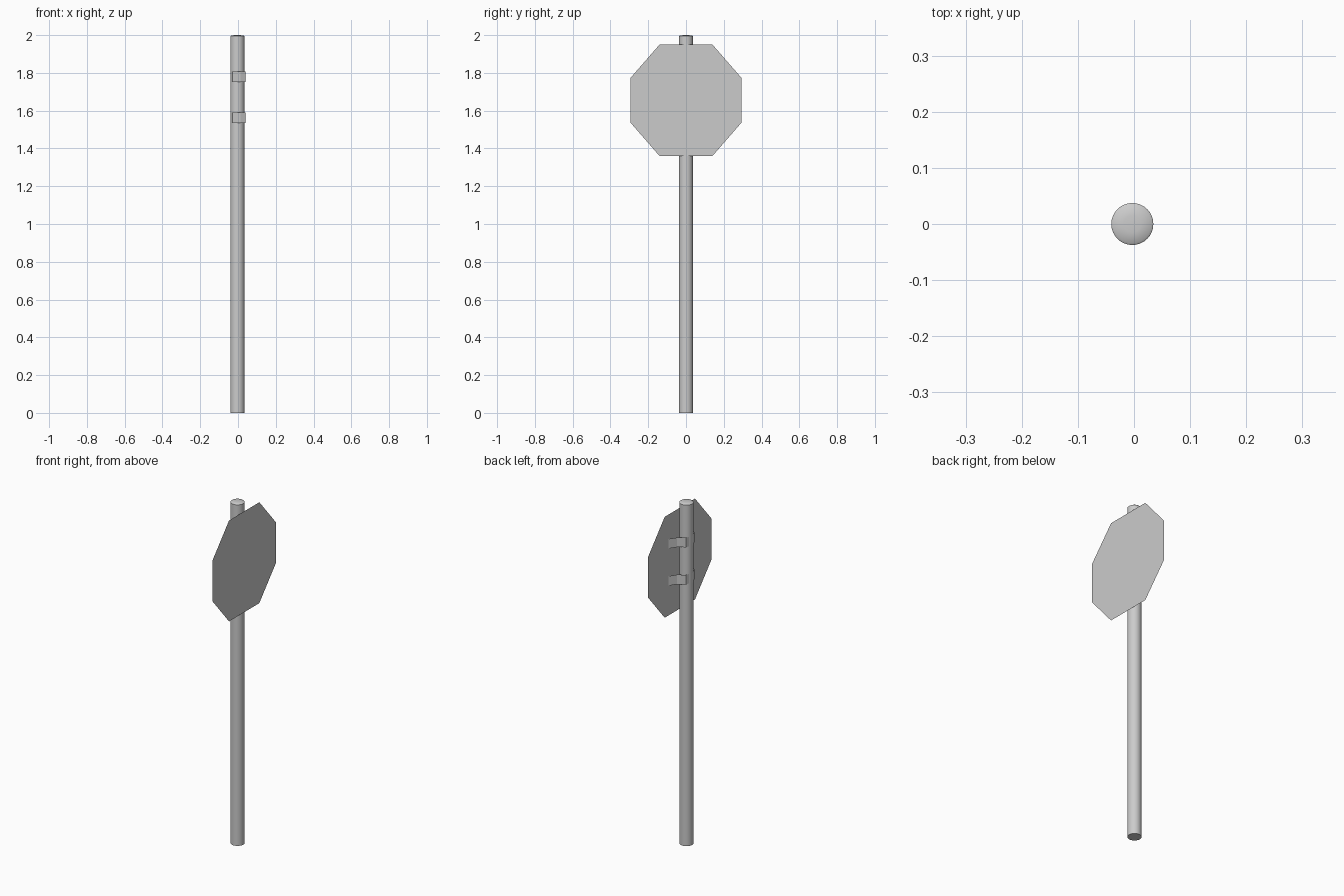
import bpy, bmesh
from math import sin, cos, pi, radians

if "Cube" in bpy.data.objects:
    bpy.data.objects.remove(bpy.data.objects["Cube"])


def make_object(name, verts, faces):
    mesh = bpy.data.meshes.new(name)
    mesh.from_pydata(verts, [], faces)
    mesh.update()
    obj = bpy.data.objects.new(name, mesh)
    bpy.context.collection.objects.link(obj)
    return obj


# Pole: lathed profile with a barely domed top
SIDES, POLE_X = 32, -0.003
profile = [(0.0375, 0), (0.0375, 1.994), (0.034, 1.997), (0.015, 2.0)]
verts = [(POLE_X + r * cos(2 * pi * i / SIDES), r * sin(2 * pi * i / SIDES), z)
         for r, z in profile for i in range(SIDES)]
faces = [(k * SIDES + i, k * SIDES + (i + 1) % SIDES,
          (k + 1) * SIDES + (i + 1) % SIDES, (k + 1) * SIDES + i)
         for k in range(len(profile) - 1) for i in range(SIDES)]
faces.append(tuple(reversed(range(SIDES))))
faces.append(tuple(range((len(profile) - 1) * SIDES, len(profile) * SIDES)))
pole = make_object("pole", verts, faces)
bpy.context.view_layer.objects.active = pole
pole.select_set(True)
bpy.ops.object.shade_smooth_by_angle(angle=radians(40))

# Sign plate: thin octagonal sheet facing +x
a, b, c, zc = 0.295, 0.14, 0.117, 1.655
outline = [(a, -c), (a, c), (b, a), (-b, a), (-a, c), (-a, -c), (-b, -a), (b, -a)]
make_object("sign_plate", [(0.04, y, zc + z) for y, z in outline], [tuple(range(8))])

# Mounting straps: bent sheet bands wrapped behind the pole
half = [(0.038, 0.163), (0.039, 0.108), (0.012, 0.066), (-0.028, 0.04)]
path = half + [(-0.041, 0)] + [(x, -y) for x, y in reversed(half)]
n = len(path)
for name, z in (("upper_strap", 1.78), ("lower_strap", 1.563)):
    verts = [(x, y, z + dz) for dz in (-0.028, 0.028) for x, y in path]
    make_object(name, verts, [(i + 1, i, n + i, n + i + 1) for i in range(n - 1)])
